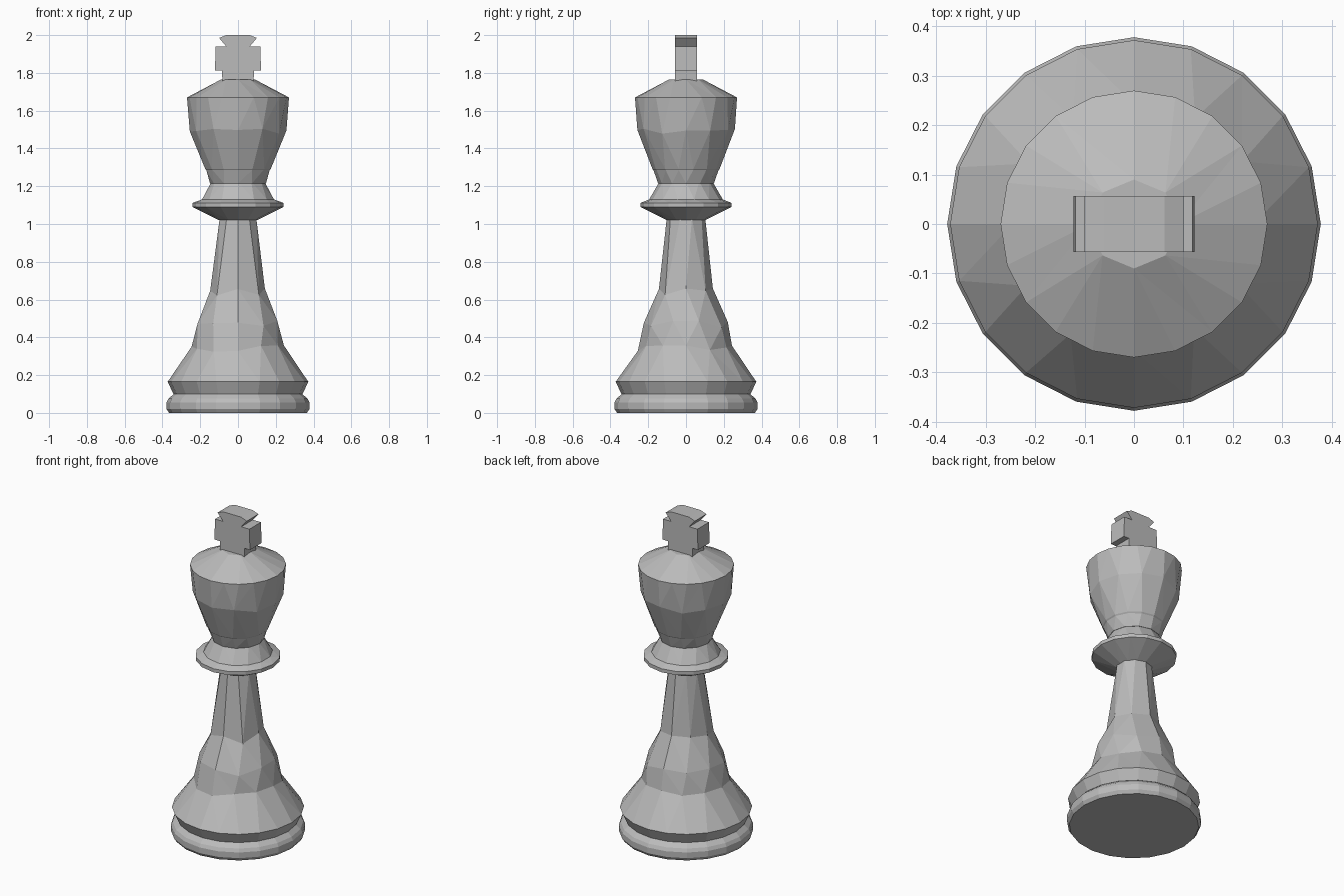
import bpy, bmesh, random
from math import sin, cos, pi

random.seed(4)
if "Cube" in bpy.data.objects:
    bpy.data.objects.remove(bpy.data.objects["Cube"], do_unlink=True)

grey = bpy.data.materials.new("light grey")
grey.use_nodes = True
colour = (0.5, 0.5, 0.5, 1)
grey.diffuse_color = colour
grey.node_tree.nodes["Principled BSDF"].inputs["Base Color"].default_value = colour


def finish(name, bm):
    bmesh.ops.recalc_face_normals(bm, faces=bm.faces[:])
    mesh = bpy.data.meshes.new(name)
    bm.to_mesh(mesh)
    bm.free()
    mesh.materials.append(grey)
    obj = bpy.data.objects.new(name, mesh)
    bpy.context.collection.objects.link(obj)
    return obj


def add_ring(bm, z, r, n, wobble=0.0, slope=0.42):
    """Ring of n points; wobble slides points up and down the tapering side."""
    ring = []
    for i in range(n):
        a = pi / 2 + 2 * pi * i / n
        d = random.uniform(-wobble, wobble)
        rr = r - slope * d
        ring.append(bm.verts.new((rr * cos(a), rr * sin(a), z + d)))
    return ring


def bridge(bm, low, high):
    """Join two rings that may have different numbers of points."""
    n, m = len(low), len(high)
    i = j = 0
    while i < n or j < m:
        a, b = (i + 1) * m, (j + 1) * n
        corners = [low[i % n], high[j % m]]
        if a <= b:
            i += 1
            corners.insert(1, low[i % n])
        if b <= a:
            j += 1
            corners.insert(-1, high[j % m])
        bm.faces.new(corners)


def turned(name, rings):
    bm = bmesh.new()
    loops = [add_ring(bm, *ring) for ring in rings]
    for low, high in zip(loops, loops[1:]):
        bridge(bm, low, high)
    bm.faces.new(loops[0])
    bm.faces.new(loops[-1])
    return finish(name, bm)


# Each ring: height, radius, sides, wobble
turned("base", [
    (0, 0.365, 20), (0.02, 0.378, 20), (0.055, 0.378, 20),
    (0.075, 0.368, 20), (0.105, 0.335, 20)])

turned("body", [
    (0.10, 0.342, 20), (0.165, 0.372, 20), (0.34, 0.25, 12, 0.02),
    (0.47, 0.226, 10, 0.02), (0.64, 0.15, 8, 0.02), (1.03, 0.102, 10)])

turned("collar", [
    (1.02, 0.10, 12), (1.09, 0.24, 16), (1.112, 0.24, 16),
    (1.13, 0.195, 14), (1.225, 0.14, 12)])

turned("head", [
    (1.215, 0.148, 12), (1.285, 0.172, 14), (1.292, 0.178, 14),
    (1.49, 0.255, 12, 0.015, -0.3), (1.67, 0.27, 20), (1.765, 0.09, 8)])

# Cross: half of the front outline, mirrored and given thickness
half = [(0.082, 1.75), (0.085, 1.812), (0.122, 1.812), (0.118, 1.94),
        (0.062, 1.94), (0.1, 1.985), (0.062, 2.0)]
outline = half + [(-x, z) for x, z in reversed(half)]
bm = bmesh.new()
face = bm.faces.new([bm.verts.new((x, -0.057, z)) for x, z in outline])
grown = bmesh.ops.extrude_face_region(bm, geom=[face], use_keep_orig=True)
moved = [v for v in grown["geom"] if isinstance(v, bmesh.types.BMVert)]
bmesh.ops.translate(bm, verts=moved, vec=(0, 0.114, 0))
finish("cross", bm)
